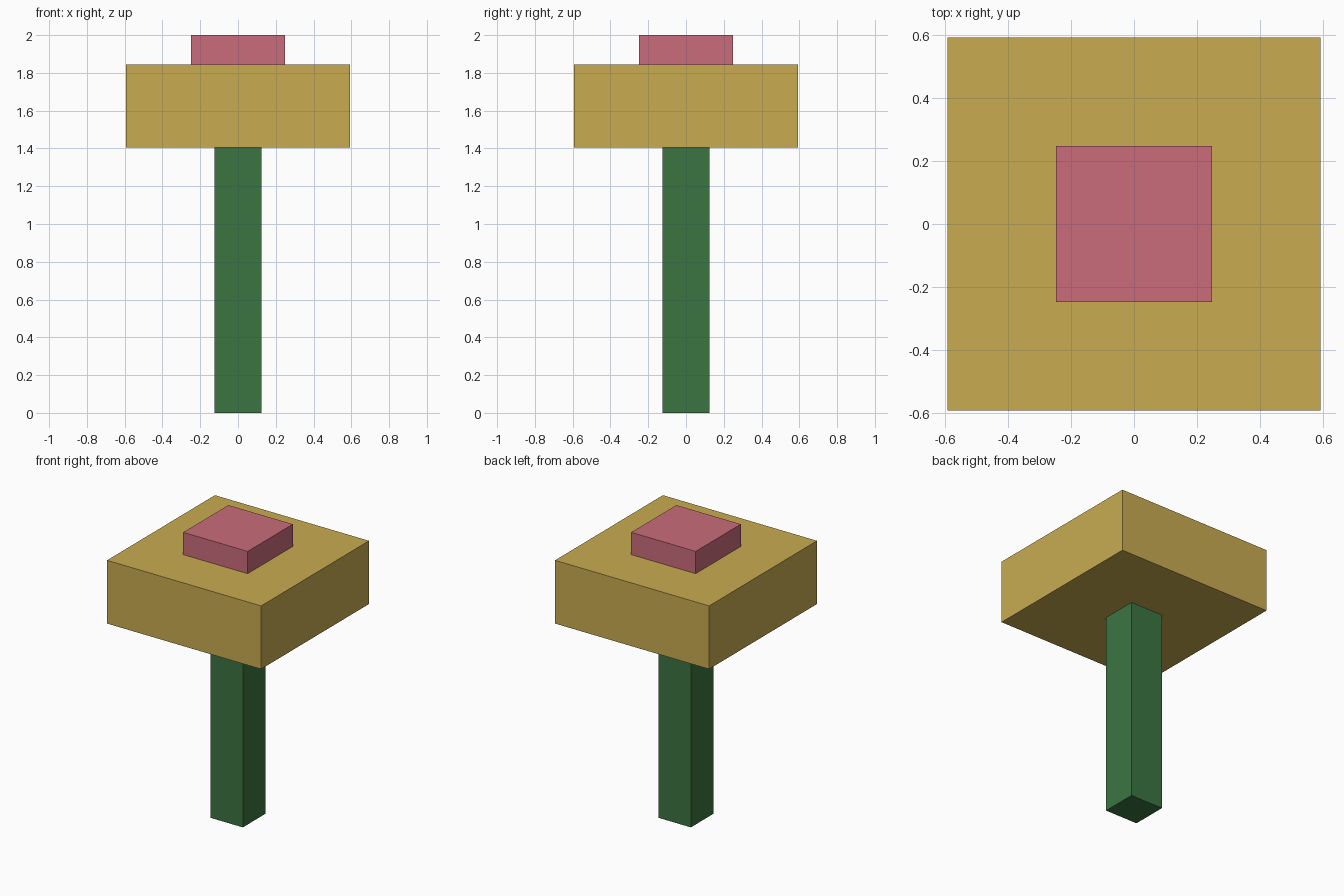
import bpy

if "Cube" in bpy.data.objects:
    bpy.data.objects.remove(bpy.data.objects["Cube"])


def material(name, color):
    mat = bpy.data.materials.new(name)
    mat.diffuse_color = (*color, 1.0)
    mat.use_nodes = True
    mat.node_tree.nodes["Principled BSDF"].inputs["Base Color"].default_value = mat.diffuse_color
    return mat


def block(name, width, bottom, top, mat):
    """Square block centred on the z axis, spanning bottom to top."""
    bpy.ops.mesh.primitive_cube_add(size=1, location=(0, 0, (bottom + top) / 2))
    obj = bpy.context.object
    obj.name = name
    obj.scale = (width, width, top - bottom)
    bpy.ops.object.transform_apply(location=False, rotation=False, scale=True)
    obj.data.materials.append(mat)
    return obj


green = material("stem green", (0.045, 0.178, 0.053))
gold = material("petal gold", (0.578, 0.410, 0.083))
pink = material("centre pink", (0.584, 0.150, 0.195))

# Upright stem, wide flower head, small raised centre
block("stem", 0.25, 0.0, 1.405, green)
block("flower_head", 1.186, 1.405, 1.845, gold)
block("flower_centre", 0.496, 1.845, 2.0, pink)
